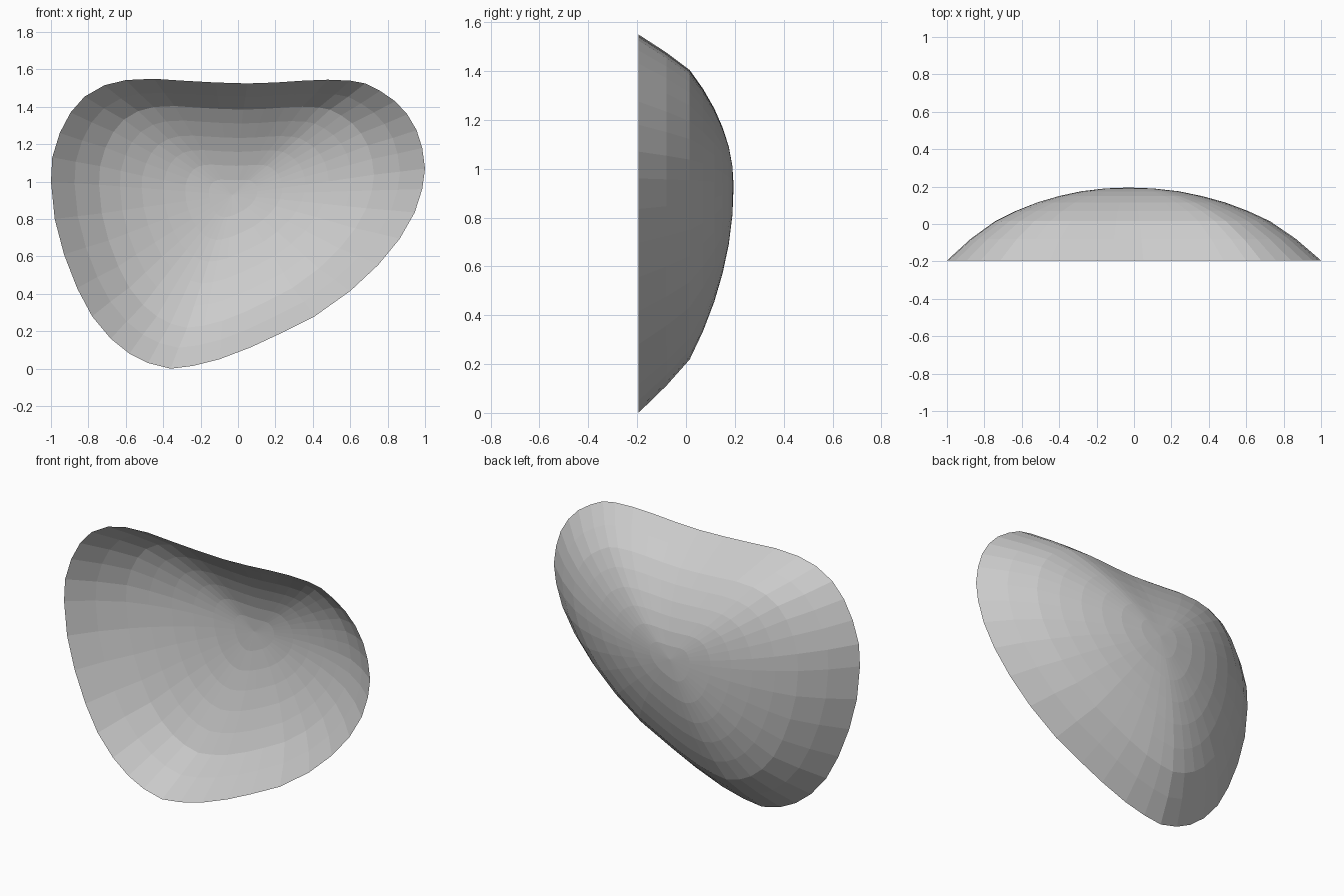
import bpy, bmesh

# rim outline in the front plane (x, z), clockwise from the left
RIM = [(-1, 1.0), (-.993, 1.13), (-.953, 1.26), (-.895, 1.37), (-.82, 1.455), (-.715, 1.515),
       (-.6, 1.543), (-.45, 1.55), (-.3, 1.54), (-.12, 1.53), (.05, 1.525), (.2, 1.53),
       (.35, 1.54), (.48, 1.545), (.6, 1.54), (.68, 1.525), (.76, 1.485), (.84, 1.43),
       (.905, 1.36), (.955, 1.275), (.985, 1.18), (1, 1.07), (.985, .96), (.945, .835),
       (.865, .695), (.75, .555), (.6, .415), (.41, .28), (.22, .185), (.07, .115),
       (-.1, .05), (-.24, .015), (-.36, 0), (-.48, .03), (-.58, .08), (-.68, .16),
       (-.78, .28), (-.86, .43), (-.93, .61), (-.98, .8)]

# dome profile: x scale, z scale, depth y
RINGS = [(1, 1, -.195), (.87, .88, -.08), (.735, .765, .015), (.62, .64, .07),
         (.5, .51, .116), (.38, .385, .15), (.26, .26, .175), (.13, .13, .19)]
CX, CZ = -.03, .93

bm = bmesh.new()
loops = [[bm.verts.new((CX + (x - CX) * sx, y, CZ + (z - CZ) * sz)) for x, z in RIM]
         for sx, sz, y in RINGS]
n = len(RIM)
for a, b in zip(loops, loops[1:]):
    for i in range(n):
        j = (i + 1) % n
        bm.faces.new((a[i], a[j], b[j], b[i]))
apex = bm.verts.new((CX, .195, CZ))
for i in range(n):
    bm.faces.new((loops[-1][i], loops[-1][(i + 1) % n], apex))

# open shell, flat shaded, outside facing the back
bmesh.ops.recalc_face_normals(bm, faces=bm.faces)
if sum(f.normal.y for f in bm.faces) < 0:
    bmesh.ops.reverse_faces(bm, faces=bm.faces)
mesh = bpy.data.meshes.new("curved_shell")
bm.to_mesh(mesh)
bm.free()
bpy.context.collection.objects.link(bpy.data.objects.new("curved_shell", mesh))
